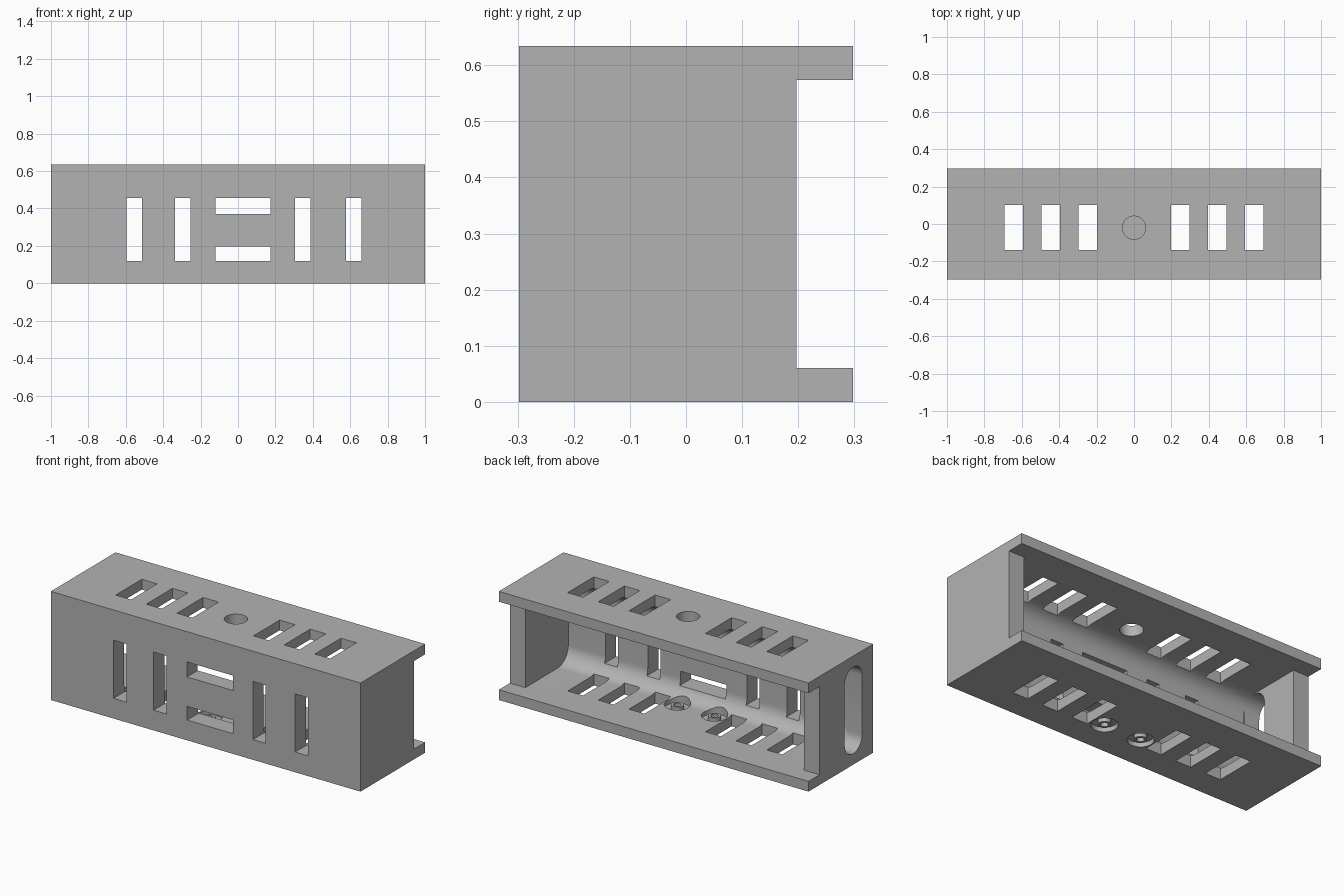
import bpy, bmesh, math
from mathutils import Matrix

cube = bpy.data.objects.get("Cube")
if cube:
    bpy.data.objects.remove(cube)

grey = bpy.data.materials.new("plain_grey")
grey.use_nodes = True
grey.diffuse_color = (0.45, 0.45, 0.45, 1)
grey.node_tree.nodes["Principled BSDF"].inputs["Base Color"].default_value = grey.diffuse_color


def make(name, bm):
    bmesh.ops.recalc_face_normals(bm, faces=bm.faces)
    mesh = bpy.data.meshes.new(name)
    bm.to_mesh(mesh)
    bm.free()
    mesh.materials.append(grey)
    ob = bpy.data.objects.new(name, mesh)
    bpy.context.collection.objects.link(ob)
    return ob


def box(name, x0, x1, y0, y1, z0, z1):
    bm = bmesh.new()
    place = (Matrix.Translation(((x0 + x1) / 2, (y0 + y1) / 2, (z0 + z1) / 2))
             @ Matrix.Diagonal((x1 - x0, y1 - y0, z1 - z0, 1)))
    bmesh.ops.create_cube(bm, size=1, matrix=place)
    return make(name, bm)


def prism_x(name, outline, x0, x1):
    """Extrude a closed (y, z) outline along x."""
    bm = bmesh.new()
    face = bm.faces.new([bm.verts.new((x0, y, z)) for y, z in outline])
    side = bmesh.ops.extrude_face_region(bm, geom=[face])["geom"]
    bmesh.ops.translate(bm, vec=(x1 - x0, 0, 0),
                        verts=[v for v in side if isinstance(v, bmesh.types.BMVert)])
    return make(name, bm)


def cylinder(name, x, y, z0, z1, r):
    bm = bmesh.new()
    bmesh.ops.create_cone(bm, cap_ends=True, segments=48, radius1=r, radius2=r, depth=z1 - z0,
                          matrix=Matrix.Translation((x, y, (z0 + z1) / 2)))
    return make(name, bm)


def arc(cy, cz, r, start, end, n=12):
    return [(cy + r * math.cos(math.radians(start + (end - start) * i / n)),
             cz + r * math.sin(math.radians(start + (end - start) * i / n))) for i in range(n + 1)]


def cut(target, cutter):
    mod = target.modifiers.new("cut", 'BOOLEAN')
    mod.operation, mod.solver, mod.object = 'DIFFERENCE', 'EXACT', cutter
    bpy.context.view_layer.objects.active = target
    bpy.ops.object.modifier_apply(modifier=mod.name)
    bpy.data.objects.remove(cutter)


def smooth(ob):
    bpy.ops.object.select_all(action='DESELECT')
    ob.select_set(True)
    bpy.context.view_layer.objects.active = ob
    bpy.ops.object.shade_smooth_by_angle(angle=math.radians(30))


H, FLOOR, CEIL = 0.634, 0.06, 0.574
R = 0.1  # inner fillet radius

# Channel: outer block, rounded cavity open to the back, end walls set in
housing = box("housing", -1, 1, -0.298, 0.298, 0, H)
cavity = ([(0.5, CEIL)] + arc(-0.2 + R, CEIL - R, R, 90, 180)
          + arc(-0.2 + R, FLOOR + R, R, 180, 270) + [(0.5, FLOOR)])
cut(housing, prism_x("cavity_cutter", cavity, -0.9, 0.9))
cut(housing, box("notch_cutter", -1.2, 1.2, 0.197, 0.5, FLOOR, CEIL))

# Rows of slots through the top and bottom plates
for x in (0.247, 0.445, 0.643):
    for s in (-1, 1):
        cut(housing, box("plate_slot", s * x - 0.05, s * x + 0.05, -0.139, 0.102, -0.1, 0.8))

# Upright and level slots in the front wall
for x in (-0.554, -0.295, 0.346, 0.619):
    cut(housing, box("front_slot", x - 0.041, x + 0.041, -0.4, 0.1, 0.118, 0.457))
for z0, z1 in ((0.118, 0.198), (0.37, 0.457)):
    cut(housing, box("level_slot", -0.12, 0.175, -0.4, 0.1, z0, z1))

# Rounded slot in the end wall
slot = arc(-0.115, 0.49, 0.08, 0, 180, 16) + arc(-0.115, 0.144, 0.08, 180, 360, 16)
cut(housing, prism_x("end_slot", slot, -1.2, -0.8))

# Round hole in the top and two bores in the floor
cut(housing, cylinder("top_hole", 0, -0.02, 0.4, 0.8, 0.062))
for x in (-0.12, 0.12):
    cut(housing, cylinder("floor_bore", x, -0.092, -0.1, 0.25, 0.07))
smooth(housing)

# Small tubes held by thin webs inside the floor bores
for name, x in (("right_bore_tube", -0.12), ("left_bore_tube", 0.12)):
    bore_tube = cylinder(name, x, -0.092, 0.002, 0.06, 0.034)
    cut(bore_tube, cylinder("tube_hole", x, -0.092, -0.1, 0.2, 0.02))
    smooth(bore_tube)
    web = cylinder(name.replace("tube", "web"), x, -0.092, 0.026, 0.036, 0.071)
    cut(web, cylinder("web_hole", x, -0.092, -0.1, 0.2, 0.02))
    smooth(web)
